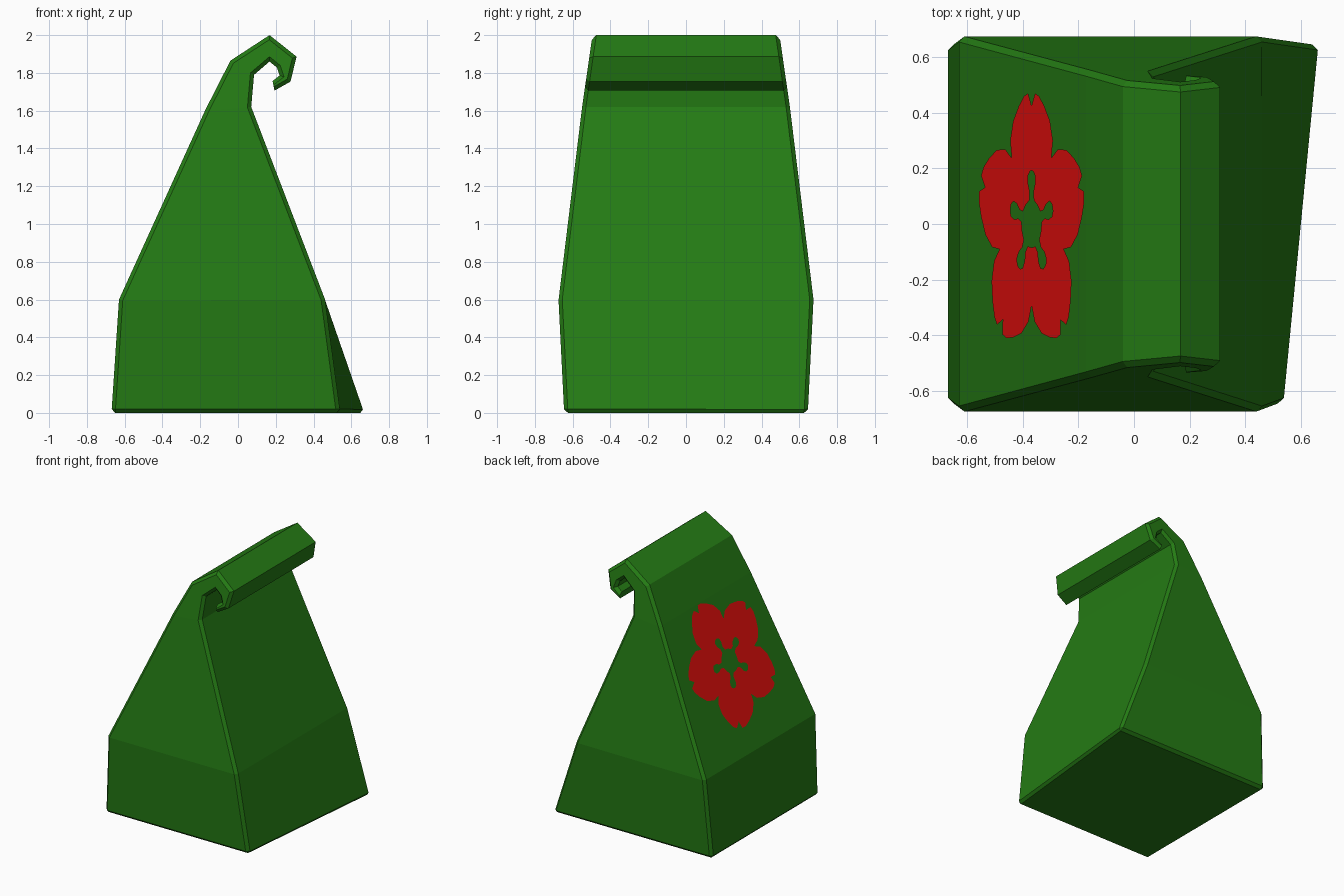
import bpy, bmesh, math
from mathutils import Matrix, Vector

if "Cube" in bpy.data.objects:
    bpy.data.objects.remove(bpy.data.objects["Cube"])


def material(name, color):
    m = bpy.data.materials.new(name)
    m.diffuse_color = (*color, 1)
    m.use_nodes = True
    m.node_tree.nodes["Principled BSDF"].inputs["Base Color"].default_value = m.diffuse_color
    return m


def make_object(name, bm, mat):
    me = bpy.data.meshes.new(name)
    bm.to_mesh(me)
    bm.free()
    me.materials.append(mat)
    ob = bpy.data.objects.new(name, me)
    bpy.context.collection.objects.link(ob)
    return ob


# Bag: paired outer / inner profile points from the base up and around the rolled top
outer = [(-.67, 0), (-.63, .6), (-.172, 1.606), (-.04, 1.865),
         (.167, 2.0), (.31, 1.886), (.278, 1.754), (.193, 1.706)]
inner = [(.54, 0), (.46, .6), (.07, 1.62), (.085, 1.79),
         (.167, 1.86), (.206, 1.828), (.22, 1.786), (.183, 1.757)]


def half_depth(z):
    stops = [(0, .645), (.6, .675), (1.62, .55), (2.0, .495)]
    for (z0, d0), (z1, d1) in zip(stops, stops[1:]):
        if z <= z1:
            return d0 + (d1 - d0) * (z - z0) / (z1 - z0)
    return stops[-1][1]


bm = bmesh.new()
rows = []
for i, (o, n) in enumerate(zip(outer, inner)):
    back_x = .67 if i == 0 else n[0]      # the base flares at the back right corner
    do, dn = half_depth(o[1]), half_depth(n[1])
    rows.append([bm.verts.new(p) for p in (
        (o[0], -do, o[1]), (n[0], -dn, n[1]),
        (back_x, dn, n[1]), (o[0], do, o[1]))])
for a, b in zip(rows, rows[1:]):
    for k in range(4):
        j = (k + 1) % 4
        bm.faces.new((a[k], a[j], b[j], b[k]))
bm.faces.new(rows[0][::-1])
bm.faces.new(rows[-1])
bmesh.ops.recalc_face_normals(bm, faces=bm.faces)

# Chamfer the long corner edges and the base outline
edges = [bm.edges.get((a[k], b[k])) for a, b in zip(rows, rows[1:]) for k in range(4)]
edges += [bm.edges.get((rows[0][k], rows[0][(k + 1) % 4])) for k in range(4)]
bmesh.ops.bevel(bm, geom=edges, offset=.02, offset_type='OFFSET', segments=1,
                profile=.5, affect='EDGES', clamp_overlap=False)
make_object("paper_bag", bm, material("green_paper", (.018, .2, .007)))

# Flower: half a petal (across, radial), mirrored and repeated five times
petal = [(.172, .237), (.185, .30), (.16, .37), (.11, .425), (.065, .46), (.03, .47), (0, .425)]
hole = [(.05, .069), (.02, .085), (.016, .115), (.03, .145), (.03, .175), (.014, .19), (0, .192)]


def ring(half):
    full = half + [(-u, v) for u, v in half[-2:0:-1]]
    pts = []
    for k in range(5):
        rot = Matrix.Rotation(k * math.tau / 5, 3, 'Z')
        pts += [rot @ Vector((u, v, 0)) for u, v in full]
    # the mirrored junction point is the next petal's first point
    return pts


bm = bmesh.new()
slope = Vector((outer[2][0] - outer[1][0], 0, outer[2][1] - outer[1][1])).normalized()
side = Vector((0, 1, 0))
normal = slope.cross(side)
t = (-.365 - outer[1][0]) / slope.x
centre = Vector((outer[1][0], 0, outer[1][1])) + slope * t + normal * .004
out_v, in_v = ([bm.verts.new(centre + slope * p.x + side * p.y) for p in ring(h)]
               for h in (petal, hole))
count = len(out_v)
for i in range(count):
    j = (i + 1) % count
    bm.faces.new((out_v[i], out_v[j], in_v[j], in_v[i]))
make_object("flower_emblem", bm, material("red_print", (.8, .005, .004)))
